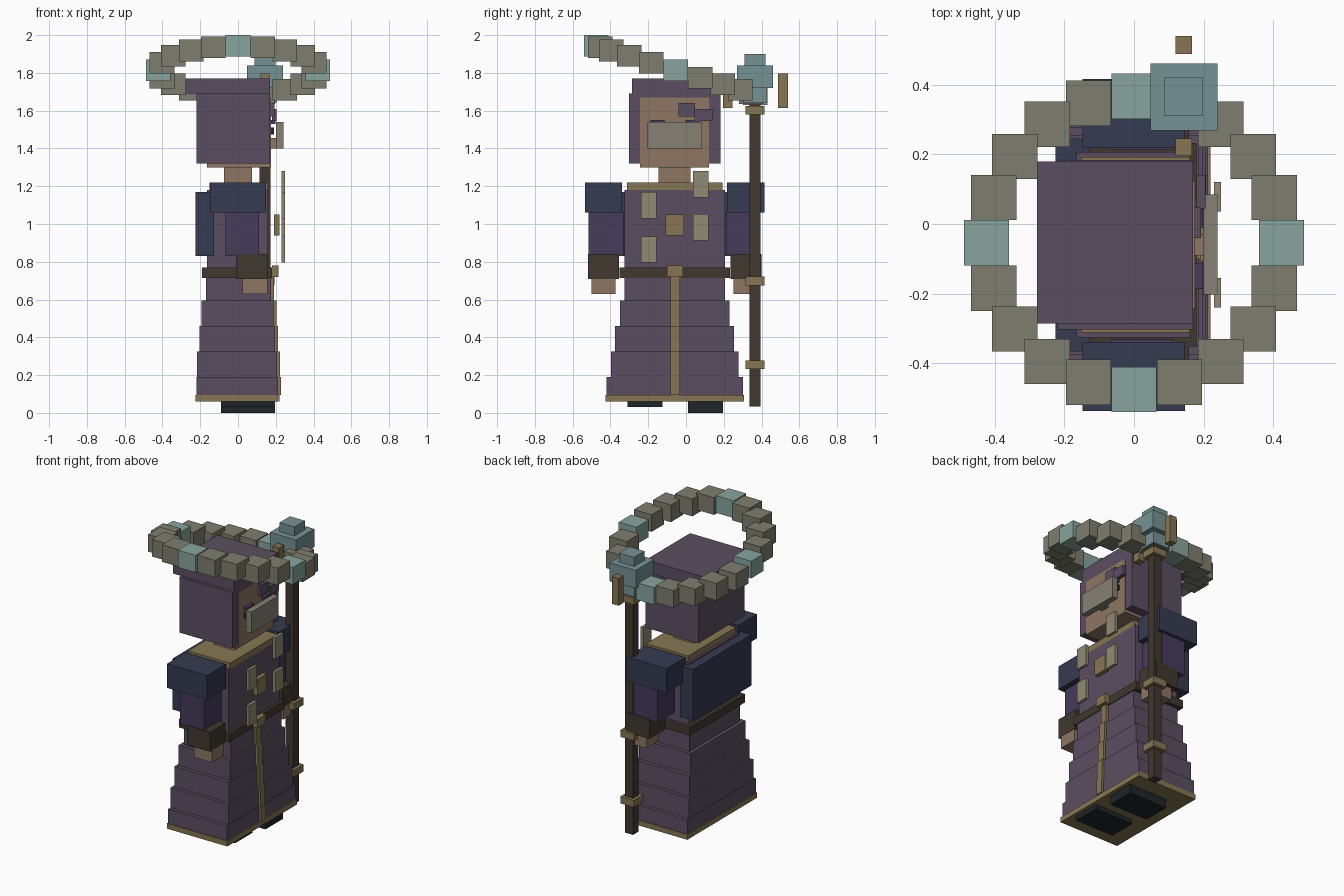
import bpy
import math

CY = -0.06  # body centre line in y

PALETTE = {
    "purple": (0.36, 0.31, 0.38), "violet": (0.28, 0.24, 0.36),
    "navy": (0.22, 0.24, 0.32), "gold": (0.52, 0.46, 0.33),
    "leather": (0.26, 0.23, 0.20), "skin": (0.55, 0.46, 0.39),
    "bone": (0.56, 0.54, 0.45), "beard": (0.52, 0.50, 0.45),
    "stone": (0.49, 0.49, 0.43), "teal": (0.53, 0.64, 0.61),
    "crystal": (0.46, 0.57, 0.58), "black": (0.14, 0.16, 0.17),
}
MATS = {}
for key, rgb in PALETTE.items():
    m = bpy.data.materials.new(key)
    m.diffuse_color = tuple(c ** 2.2 for c in rgb) + (1.0,)
    MATS[key] = m


def box(name, color, x, y, z):
    """Axis-aligned box from (min, max) ranges."""
    bpy.ops.mesh.primitive_cube_add(size=1)
    ob = bpy.context.object
    ob.name = name
    ob.location = [(a + b) / 2 for a, b in (x, y, z)]
    ob.scale = [b - a for a, b in (x, y, z)]
    ob.data.materials.append(MATS[color])
    return ob


def mid(half):
    return (CY - half, CY + half)


# Boots
box("left_boot", "black", (-0.09, 0.195), (0.01, 0.195), (0, 0.06))
box("right_boot", "black", (-0.09, 0.195), (-0.31, -0.125), (0.03, 0.06))

# Robe skirt: stepped tiers, each with a strip of front trim
box("hem_trim", "gold", (-0.225, 0.22), mid(0.367), (0.06, 0.095))
tiers = [(0.095, 0.19, 0.22, 0.212, 0.361), (0.19, 0.325, 0.217, 0.207, 0.338),
         (0.325, 0.46, 0.205, 0.197, 0.315), (0.46, 0.595, 0.193, 0.187, 0.29),
         (0.595, 0.72, 0.17, 0.175, 0.266)]
for i, (z0, z1, back, front, half) in enumerate(tiers):
    box(f"skirt_tier_{i}", "purple", (-back, front), mid(half), (z0, z1))
    box(f"skirt_trim_{i}", "gold", (front, front + 0.016), (-0.082, -0.033), (z0, z1))

# Belt, torso, collar, cape
box("belt", "leather", (-0.19, 0.18), mid(0.292), (0.715, 0.77))
box("buckle", "gold", (0.18, 0.215), (-0.10, -0.015), (0.72, 0.78))
box("torso", "purple", (-0.165, 0.16), mid(0.266), (0.77, 1.18))
box("collar", "gold", (-0.15, 0.16), mid(0.252), (1.18, 1.22))
box("cape", "navy", (-0.225, -0.128), mid(0.306), (0.83, 1.17))

# Floating chest charms
for i, (y, z) in enumerate([(-0.197, 1.10), (0.078, 1.21), (0.078, 0.983), (-0.197, 0.865)]):
    box(f"chest_charm_{i}", "bone", (0.23, 0.25), (y - 0.042, y + 0.042), (z - 0.07, z + 0.07))
box("chest_brooch", "gold", (0.19, 0.22), (-0.108, -0.01), (0.94, 1.05))

# Arms, mirrored about the body centre line
arm = [("shoulder", "navy", (-0.148, 0.147), (0.278, 0.476), (1.06, 1.22)),
       ("sleeve", "violet", (-0.065, 0.11), (0.272, 0.455), (0.83, 1.06)),
       ("cuff", "leather", (-0.01, 0.158), (0.295, 0.46), (0.71, 0.84)),
       ("hand", "skin", (0.025, 0.157), (0.312, 0.44), (0.63, 0.71))]
for name, color, x, (a, b), z in arm:
    box("left_" + name, color, x, (CY + a, CY + b), z)
    box("right_" + name, color, x, (CY - b, CY - a), z)

# Neck, head and face
box("neck", "skin", (-0.075, 0.075), mid(0.085), (1.22, 1.30))
box("head", "skin", (-0.165, 0.175), mid(0.183), (1.30, 1.67))
box("beard", "beard", (0.20, 0.24), (-0.203, 0.085), (1.40, 1.54))
box("nose", "skin", (0.175, 0.20), (-0.09, -0.03), (1.40, 1.455))
for side, y in (("right", -0.15), ("left", 0.035)):
    box(side + "_eye", "black", (0.175, 0.19), (y - 0.037, y + 0.037), (1.475, 1.51))
    box(side + "_brow", "violet", (0.175, 0.198), (y - 0.037, y + 0.037), (1.53, 1.55))

# Hood
for side, s in (("right", -1), ("left", 1)):
    y = sorted((CY + s * 0.183, CY + s * 0.243))
    box(side + "_hood_panel", "purple", (-0.22, 0.17), y, (1.32, 1.69))
box("hood_back", "purple", (-0.22, -0.165), mid(0.183), (1.32, 1.69))
box("hood_lining", "purple", (-0.165, 0.17), mid(0.183), (1.67, 1.69))
box("hood_top", "purple", (-0.278, 0.17), (-0.285, 0.18), (1.69, 1.77))
box("hair_lock_0", "purple", (0.17, 0.192), (-0.04, 0.048), (1.57, 1.64))
box("hair_lock_1", "purple", (0.18, 0.205), (0.045, 0.14), (1.545, 1.61))

# Staff with bands, crystal and prongs
SX, SY = 0.143, 0.365
def staff_part(name, color, half, z):
    box(name, color, (SX - half, SX + half), (SY - half, SY + half), z)

staff_part("staff_shaft", "leather", 0.029, (0.035, 1.65))
for i, z in enumerate((0.255, 0.698, 1.603)):
    staff_part(f"staff_band_{i}", "gold", 0.05, (z - 0.023, z + 0.023))
staff_part("crystal_base", "crystal", 0.062, (1.64, 1.72))
staff_part("crystal_core", "crystal", 0.096, (1.72, 1.84))
staff_part("crystal_tip", "crystal", 0.055, (1.84, 1.90))
for i, y in enumerate((0.22, 0.513)):
    box(f"staff_prong_{i}", "gold", (0.119, 0.167), (y - 0.025, y + 0.026), (1.615, 1.797))

# Tilted halo of blocks
for i in range(20):
    a = math.radians(18 * i)
    x, y = 0.423 * math.cos(a), -0.054 + 0.421 * math.sin(a)
    z = 1.815 - 0.128 * math.sin(a)
    box(f"halo_block_{i}", "teal" if i % 5 == 0 else "stone",
        (x - 0.065, x + 0.065), (y - 0.065, y + 0.065), (z - 0.057, z + 0.057))
